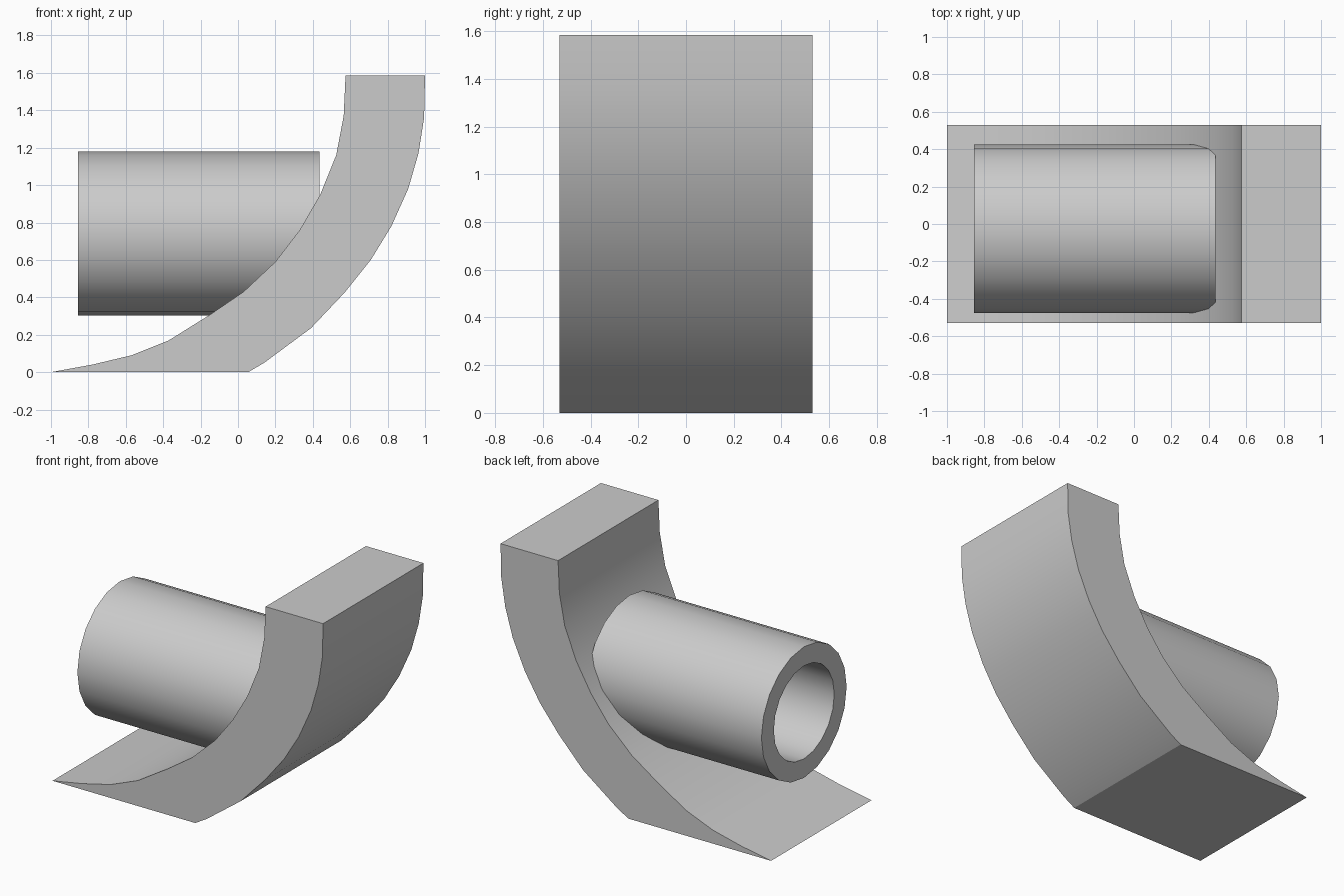
import bpy, bmesh, math

cube = bpy.data.objects.get("Cube")
if cube:
    bpy.data.objects.remove(cube, do_unlink=True)

grey = bpy.data.materials.new("plain_grey")
grey.use_nodes = True
colour = (0.6, 0.6, 0.6, 1)
grey.diffuse_color = colour
grey.node_tree.nodes["Principled BSDF"].inputs["Base Color"].default_value = colour


def finish(name, bm):
    """Turn a bmesh into a smooth object with sharp corners kept."""
    bmesh.ops.recalc_face_normals(bm, faces=bm.faces)
    mesh = bpy.data.meshes.new(name)
    bm.to_mesh(mesh)
    bm.free()
    mesh.materials.append(grey)
    obj = bpy.data.objects.new(name, mesh)
    bpy.context.collection.objects.link(obj)
    bpy.ops.object.select_all(action="DESELECT")
    obj.select_set(True)
    bpy.context.view_layer.objects.active = obj
    bpy.ops.object.shade_smooth_by_angle(angle=math.radians(30))
    return obj


# Curved block: side profile extruded across the depth
inner = [(-1, 0), (-0.78, 0.04), (-0.57, 0.09), (-0.37, 0.17), (-0.15, 0.307),
         (0.03, 0.43), (0.2, 0.59), (0.33, 0.76), (0.44, 0.95), (0.525, 1.16),
         (0.565, 1.37), (0.575, 1.585)]
outer = [(1, 1.585), (0.995, 1.36), (0.965, 1.17), (0.91, 0.98), (0.82, 0.78),
         (0.71, 0.6), (0.57, 0.425), (0.39, 0.235), (0.14, 0.05), (0.055, 0)]
half_depth = 0.53
bm = bmesh.new()
face = bm.faces.new([bm.verts.new((x, -half_depth, z)) for x, z in inner + outer])
extruded = bmesh.ops.extrude_face_region(bm, geom=[face])["geom"]
bmesh.ops.translate(bm, vec=(0, 2 * half_depth, 0),
                    verts=[v for v in extruded if isinstance(v, bmesh.types.BMVert)])
finish("curved_block", bm)

# Hollow tube: four rings bridged into outer wall, bore and end rims
sides = 20
x_open, x_set = -0.855, 0.435
centre_y, centre_z = -0.025, 0.742
bm = bmesh.new()
rings = []
for x, scale in ((x_open, 1), (x_set, 1), (x_set, 0.71), (x_open, 0.71)):
    ring = []
    for i in range(sides):
        a = math.tau * i / sides
        ring.append(bm.verts.new((x, centre_y + 0.45 * scale * math.cos(a),
                                  centre_z + 0.438 * scale * math.sin(a))))
    rings.append(ring)
for r in range(4):
    a, b = rings[r], rings[(r + 1) % 4]
    for i in range(sides):
        j = (i + 1) % sides
        bm.faces.new((a[i], a[j], b[j], b[i]))
finish("hollow_tube", bm)
